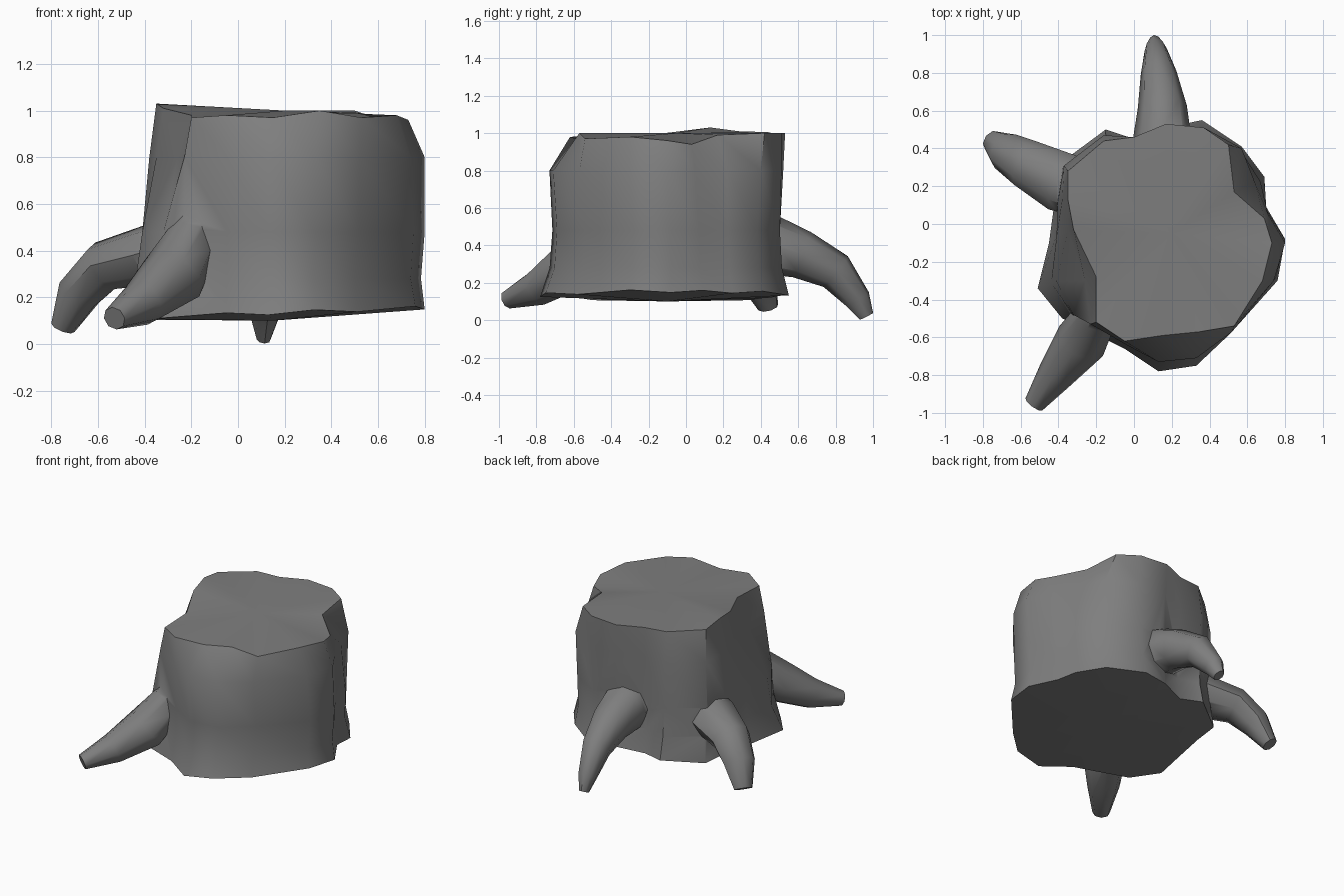
import bpy, bmesh
from mathutils import Vector

if "Cube" in bpy.data.objects:
    bpy.data.objects.remove(bpy.data.objects["Cube"])

bark = bpy.data.materials.new("dark_grey_bark")
bark.diffuse_color = (.21, .21, .21, 1)
bark.use_nodes = True
bark.node_tree.nodes["Principled BSDF"].inputs["Base Color"].default_value = bark.diffuse_color

def loft(name, rings, low=None, high=None):
    """Skin a stack of equal-sized vertex rings and close both ends."""
    bm = bmesh.new()
    loops = [[bm.verts.new(p) for p in ring] for ring in rings]
    n = len(loops[0])
    for a, b in zip(loops, loops[1:]):
        for i in range(n):
            j = (i + 1) % n
            bm.faces.new((a[i], a[j], b[j], b[i]))
    for loop, centre in ((loops[0], low), (loops[-1], high)):
        if centre is None:
            bm.faces.new(loop)
        else:
            c = bm.verts.new(centre)
            for i in range(n):
                bm.faces.new((loop[i], loop[(i + 1) % n], c))
    bmesh.ops.recalc_face_normals(bm, faces=bm.faces)
    mesh = bpy.data.meshes.new(name)
    bm.to_mesh(mesh)
    bm.free()
    mesh.materials.append(bark)
    ob = bpy.data.objects.new(name, mesh)
    bpy.context.collection.objects.link(ob)
    return ob

def root(name, path):
    """Tapered eight-sided tube; path entries are x, y, z, half width, half height."""
    pts = [Vector(p[:3]) for p in path]
    profile = [(1, 0), (.71, .71), (0, 1), (-.71, .71), (-1, 0), (-.71, -.71), (0, -1), (.71, -.71)]
    rings = []
    for i, (p, row) in enumerate(zip(pts, path)):
        t = (pts[min(i + 1, len(pts) - 1)] - pts[max(i - 1, 0)]).normalized()
        side = t.cross(Vector((0, 0, 1))).normalized()
        up = side.cross(t)
        rings.append([p + side * u * row[3] + up * v * row[4] for u, v in profile])
    return loft(name, rings)

# Stump outlines, running clockwise from the back left
top = [(-.35, .28, 1.01), (-.16, .44, 1.005), (0, .46, 1), (.17, .53, 1), (.37, .51, 1),
       (.5, .42, 1), (.53, .17, .99), (.69, .03, .94), (.73, -.1, .96), (.68, -.3, .98),
       (.53, -.54, .97), (.35, -.57, 1), (.15, -.59, .97), (-.05, -.62, .98),
       (-.2, -.52, .97), (-.2, -.28, .98), (-.32, -.03, 1.01), (-.35, .13, 1.03)]
upper = [(-.37, .31), (-.16, .47), (0, .45), (.18, .52), (.37, .51), (.57, .4),
         (.64, .22), (.71, .05), (.8, -.1), (.74, -.3), (.52, -.57), (.33, -.71),
         (.13, -.73), (-.04, -.64), (-.23, -.53), (-.26, -.3), (-.35, -.03), (-.38, .13)]
base = [(-.38, .33), (-.15, .5), (0, .45), (.17, .51), (.36, .55), (.57, .41),
        (.69, .25), (.7, .09), (.8, -.08), (.76, -.3), (.51, -.58), (.33, -.75),
        (.13, -.78), (-.05, -.66), (-.38, -.5), (-.51, -.34), (-.45, -.1), (-.42, .12)]

def between(t, z, sx, sy):
    return [((a[0] + (b[0] - a[0]) * t) * sx, (a[1] + (b[1] - a[1]) * t) * sy, z)
            for a, b in zip(upper, base)]

# Trunk with slightly tilted underside and uneven cut top
bottom = [(x, y, .12 + .035 * x + .015 * (i % 2)) for i, (x, y) in enumerate(base)]
stump = loft("tree_stump",
             [bottom, between(.75, .28, .98, .95), between(.6, .48, 1, .94),
              [(x, y, .8) for x, y in upper], top],
             low=(.15, -.1, .1), high=(.2, -.05, 1.0))

# Three spreading roots; the first section of each is buried in the trunk
roots = [
    root("back_root", [(.14, .28, .48, .13, .13), (.15, .45, .4, .155, .16), (.15, .62, .35, .13, .13),
                       (.13, .8, .26, .095, .105), (.115, .92, .11, .06, .07),
                       (.11, .965, .02, .03, .04)]),
    root("left_root", [(-.2, .13, .44, .12, .12), (-.38, .22, .38, .16, .13), (-.57, .32, .335, .13, .11),
                       (-.68, .385, .22, .105, .095), (-.75, .44, .07, .06, .05)]),
    root("front_root", [(-.1, -.36, .7, .08, .08), (-.19, -.47, .45, .11, .12), (-.28, -.62, .285, .14, .14),
                        (-.41, -.79, .175, .1, .1), (-.53, -.955, .11, .055, .05)])]

# Fuse the roots into the trunk so no buried surfaces remain
for r in roots:
    m = stump.modifiers.new(r.name, 'BOOLEAN')
    m.operation, m.solver, m.object = 'UNION', 'EXACT', r
bpy.context.view_layer.objects.active = stump
stump.select_set(True)
for r in roots:
    bpy.ops.object.modifier_apply(modifier=r.name)
for r in roots:
    bpy.data.objects.remove(r)
bpy.ops.object.shade_smooth_by_angle(angle=0.85)
